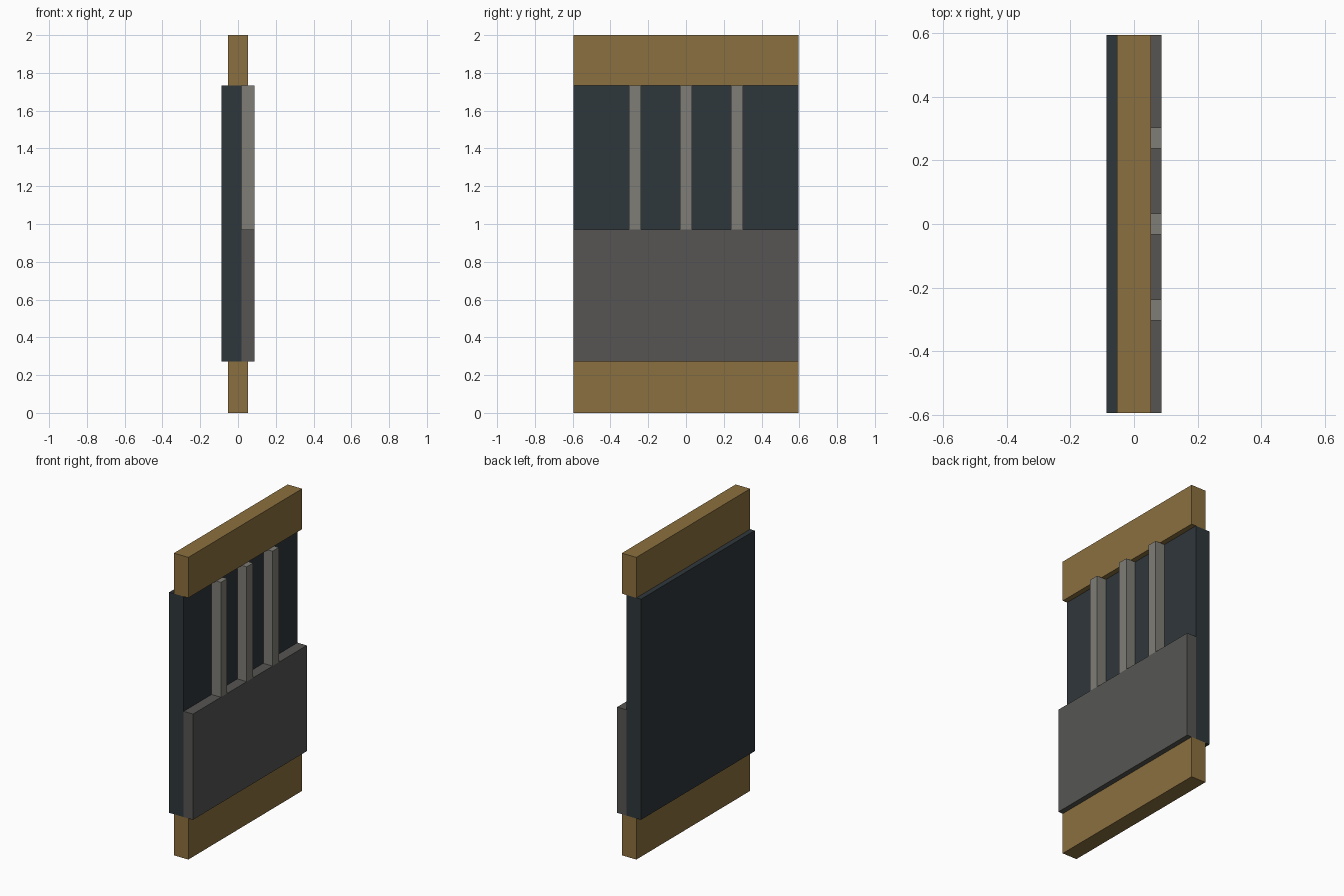
import bpy

if "Cube" in bpy.data.objects:
    bpy.data.objects.remove(bpy.data.objects["Cube"])


def material(name, rgb):
    mat = bpy.data.materials.new(name)
    mat.diffuse_color = (*rgb, 1.0)
    mat.use_nodes = True
    mat.node_tree.nodes["Principled BSDF"].inputs["Base Color"].default_value = mat.diffuse_color
    return mat


def box(name, x, y, z, mat):
    """Box from (min, max) ranges on each axis."""
    bpy.ops.mesh.primitive_cube_add(size=1)
    obj = bpy.context.object
    obj.name = name
    obj.location = [(a + b) / 2 for a, b in (x, y, z)]
    obj.scale = [b - a for a, b in (x, y, z)]
    bpy.ops.object.transform_apply(location=True, rotation=False, scale=True)
    obj.data.materials.append(mat)
    return obj


brown = material("brown", (0.26, 0.16, 0.05))
dark = material("dark_slate", (0.028, 0.038, 0.044))
grey = material("grey", (0.093, 0.091, 0.087))
light = material("light_grey", (0.209, 0.205, 0.181))

WIDTH = (-0.595, 0.595)
LOW, MID, HIGH = 0.272, 0.972, 1.732

# End blocks
box("bottom_block", (-0.053, 0.053), WIDTH, (0, LOW), brown)
box("top_block", (-0.053, 0.053), WIDTH, (HIGH, 2.0), brown)

# Back slab and raised lower panel
box("back_slab", (-0.087, 0.019), WIDTH, (LOW, HIGH), dark)
box("lower_panel", (0.019, 0.087), WIDTH, (LOW, MID), grey)

# Three upright ribs above the panel
for i, y in enumerate((-0.27, 0.0, 0.27)):
    box(f"rib_{i + 1}", (0.019, 0.087), (y - 0.033, y + 0.033), (MID, HIGH), light)
